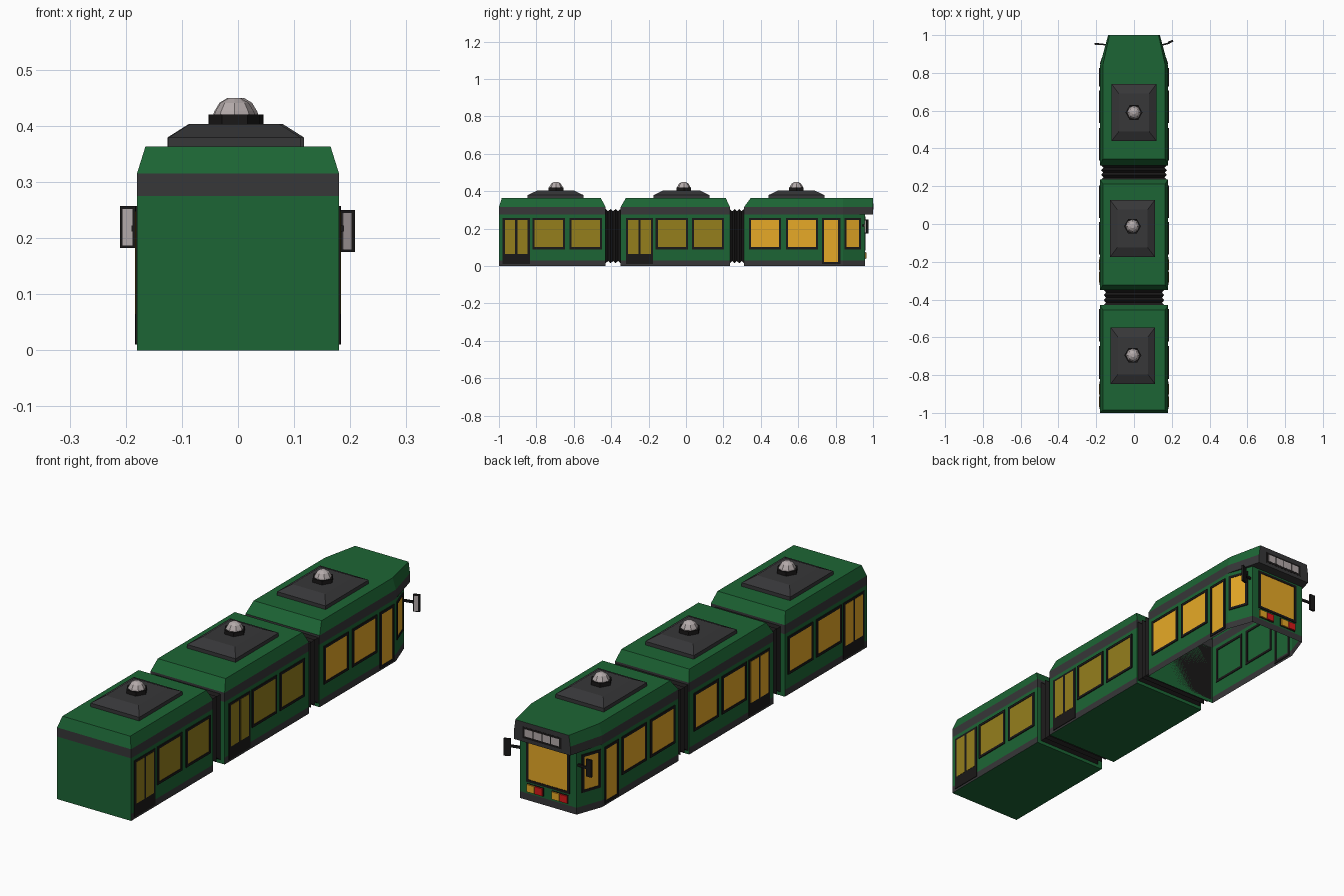
import bpy, bmesh, math
from mathutils import Vector, Matrix

if "Cube" in bpy.data.objects:
    bpy.data.objects.remove(bpy.data.objects["Cube"])


def material(name, rgb):
    m = bpy.data.materials.new(name)
    m.diffuse_color = (*rgb, 1)
    m.use_nodes = True
    m.node_tree.nodes["Principled BSDF"].inputs["Base Color"].default_value = m.diffuse_color
    return m


GREEN = material("green_paint", (0.012, 0.13, 0.035))
TRIM = material("dark_trim", (0.038, 0.038, 0.04))
BLACK = material("black_rubber", (0.01, 0.009, 0.009))
AMBER = material("amber_glass", (0.8, 0.40, 0.02))
OLIVE = material("olive_glass", (0.30, 0.21, 0.012))
RED = material("red_lamp", (0.7, 0.01, 0.01))
PALE = material("pale_grey", (0.45, 0.40, 0.40))


def finish(name, bm, mats):
    me = bpy.data.meshes.new(name)
    bm.to_mesh(me)
    bm.free()
    for m in mats:
        me.materials.append(m)
    ob = bpy.data.objects.new(name, me)
    bpy.context.collection.objects.link(ob)
    return ob


def loft(name, loops, mats, pick=None, bottom=True, top=True):
    """Skin equal-length loops of 3D points; pick(level, edge) gives the material slot."""
    bm = bmesh.new()
    rings = [[bm.verts.new(p) for p in lp] for lp in loops]
    n = len(rings[0])
    for k in range(len(rings) - 1):
        for i in range(n):
            j = (i + 1) % n
            f = bm.faces.new((rings[k][i], rings[k][j], rings[k + 1][j], rings[k + 1][i]))
            if pick:
                f.material_index = pick(k, i)
    if bottom:
        bm.faces.new(rings[0][::-1])
    if top:
        bm.faces.new(rings[-1])
    return finish(name, bm, mats)


def level(plan, z):
    return [(x, y, z) for x, y in plan]


def rect(hx, y0, y1, cx=0):
    return [(cx - hx, y0), (cx + hx, y0), (cx + hx, y1), (cx - hx, y1)]


def ngon(n, r, cx, cy):
    return [(cx + r * math.cos(math.tau * i / n), cy + r * math.sin(math.tau * i / n)) for i in range(n)]


def wall_matrix(a, b):
    """Local x runs along the wall from a to b, y is up, z points out of the wall."""
    d = Vector((b[0] - a[0], b[1] - a[1], 0)).normalized()
    up = Vector((0, 0, 1))
    m = Matrix((d, up, d.cross(up))).transposed().to_4x4()
    m.translation = (a[0], a[1], 0)
    return m, math.dist(a, b)


def slab(name, a, b, z0, z1, lo, hi, mat, border=0):
    """Box lying on a wall, or an open frame if border is given."""
    m, w = wall_matrix(a, b)

    def ring(t, h):
        return [m @ Vector(p) for p in ((t, z0 + t, h), (w - t, z0 + t, h), (w - t, z1 - t, h), (t, z1 - t, h))]
    if border:
        loops = [ring(0, lo), ring(0, hi), ring(border, hi), ring(border, lo), ring(0, lo)]
        return loft(name, loops, [mat], bottom=False, top=False)
    return loft(name, [ring(0, lo), ring(0, hi)], [mat])


def window(name, a, b, z0, z1, glass, border=0.011):
    slab(name + "_frame", a, b, z0, z1, -0.003, 0.004, BLACK, border)
    m, w = wall_matrix(a, b)
    p = (m @ Vector((border, 0, 0))).xy
    q = (m @ Vector((w - border, 0, 0))).xy
    slab(name + "_glass", p, q, z0 + border, z1 - border, 0.0002, 0.002, glass)


def sides(x0, y0, x1, y1):
    """Matching wall stretches on the right and left."""
    return (("right", (x0, y0), (x1, y1)), ("left", (-x1, y1), (-x0, y0)))


# Passenger car bodies
def box_car(name, y0, y1, back_in, front_in):
    full, roof = rect(0.18, y0, y1), rect(0.165, y0 + back_in, y1 - front_in)
    loops = [level(full, z) for z in (0, 0.03, 0.275, 0.315)] + [level(roof, 0.363)]
    loft(name, loops, [GREEN, TRIM], lambda k, i: int(k == 2 or (k == 0 and i in (1, 3))))


box_car("rear_car", -1.0, -0.43, 0.015, 0.025)
box_car("middle_car", -0.35, 0.235, 0.028, 0.022)


# Driving car: open underneath, tapered nose, overhanging visor
def nose_plan(hx, y0, nx, ny):
    return [(-hx, y0), (hx, y0), (hx, 0.84), (nx, ny), (-nx, ny), (-hx, 0.84)]


body = nose_plan(0.18, 0.31, 0.138, 0.957)
visor = nose_plan(0.18, 0.31, 0.137, 1.0)
roof = nose_plan(0.165, 0.345, 0.13, 1.0)
loft("front_car", [level(body, 0), level(body, 0.03), level(body, 0.275), level(visor, 0.276),
                   level(visor, 0.315), level(roof, 0.363)], [GREEN, TRIM],
     lambda k, i: int(k in (2, 3) or (k == 0 and i != 0) or (k == 4 and i == 3)), bottom=False)

# Bellows between the cars
for name, y0, y1, w in (("rear_bellows", -0.43, -0.35, 0.16), ("front_bellows", 0.235, 0.31, 0.174)):
    loops = []
    for k in range(7):
        d = 0.012 if k % 2 else 0
        y = y1 + (y0 - y1) * k / 6
        loops.append([(-w + d, y, 0.015 + d), (w - d, y, 0.015 + d), (w - d, y, 0.305 - d), (-w + d, y, 0.305 - d)])
    loft(name, loops, [BLACK])

# Side windows and double doors of the two trailing cars
for car, door, wins in (("rear", (-0.98, -0.835), ((-0.82, -0.647), (-0.622, -0.45))),
                        ("middle", (-0.322, -0.176), ((-0.162, 0.01), (0.032, 0.204)))):
    for y0, y1 in wins:
        for s, a, b in sides(0.18, y0, 0.18, y1):
            window(f"{car}_{s}_window", a, b, 0.09, 0.257, OLIVE if s == "right" else AMBER)
    for s, a, b in sides(0.18, door[0], 0.18, door[1]):
        slab(f"{car}_{s}_door", a, b, 0.01, 0.257, -0.002, 0.003, BLACK)
    mid = sum(door) / 2
    for y0, y1 in ((door[0] + 0.012, mid - 0.006), (mid + 0.006, door[1] - 0.012)):
        for s, a, b in sides(0.18, y0, 0.18, y1):
            slab(f"{car}_{s}_door_glass", a, b, 0.065, 0.247, 0, 0.004, OLIVE if s == "right" else AMBER)

# Driving car windows and doors
for y0, y1, z0 in ((0.337, 0.508, 0.09), (0.535, 0.706, 0.09), (0.728, 0.825, 0.01)):
    for s, a, b in sides(0.18, y0, 0.18, y1):
        window(f"front_{s}_" + ("door" if z0 < 0.05 else "window"), a, b, z0, 0.257, AMBER)


def taper_x(y):
    return 0.18 - 0.042 * (y - 0.84) / 0.117


for s, a, b in sides(taper_x(0.847), 0.847, taper_x(0.935), 0.935):
    window(f"cab_{s}_window", a, b, 0.09, 0.257, AMBER)
window("windscreen", (0.105, 0.957), (-0.105, 0.957), 0.082, 0.266, AMBER)

# Nose lamps and visor display
for x in (0.1, -0.02):
    slab("lamp_surround", (x + 0.003, 0.957), (x - 0.079, 0.957), 0.037, 0.075, 0, 0.002, BLACK)
    slab("amber_lamp", (x, 0.957), (x - 0.037, 0.957), 0.04, 0.072, 0, 0.008, AMBER)
    slab("red_lamp", (x - 0.039, 0.957), (x - 0.076, 0.957), 0.04, 0.072, 0, 0.008, RED)
slab("display_frame", (0.095, 1.0), (-0.095, 1.0), 0.292, 0.342, -0.002, 0.0008, BLACK)
for k in range(4):
    x = 0.084 - k * 0.043
    slab("display_panel", (x, 1.0), (x - 0.038, 1.0), 0.302, 0.334, 0, 0.0015, PALE)

# Mirrors on short arms
for s, x0, x1, y0, y1, z0, z1 in (("right", 0.182, 0.208, 0.957, 0.968, 0.175, 0.25),
                                  ("left", -0.21, -0.184, 0.951, 0.951, 0.182, 0.257)):
    slab(s + "_mirror_case", (x0, y0), (x1, y1), z0, z1, -0.008, 0.002, BLACK)
    slab(s + "_mirror_glass", (x0 + 0.004, y0), (x1 - 0.004, y1), z0 + 0.005, z1 - 0.005, 0, 0.003, PALE)
    arm = ((0.14, 0.945), (x0 + 0.006, y0)) if s == "right" else ((x1 - 0.006, y1), (-0.14, 0.948))
    slab(s + "_mirror_arm", *arm, 0.212, 0.222, -0.005, 0.003, BLACK)

# Roof units: bevelled base, six-sided collar, faceted dome
for cx, cy, dy in ((0, 0.59, 0.59), (-0.008, -0.024, -0.012), (-0.006, -0.697, -0.695)):
    base, upper = rect(0.118, cy - 0.15, cy + 0.15, cx), rect(0.08, cy - 0.1, cy + 0.1, cx)
    loft("roof_unit", [level(base, 0.36), level(base, 0.379), level(upper, 0.403)], [TRIM])
    collar = ngon(6, 0.045, cx, dy)
    loft("dome_collar", [level(collar, 0.4), level(collar, 0.42)], [BLACK])
    loft("dome", [level(ngon(8, r, cx, dy), z) for r, z in
                  ((0.037, 0.418), (0.034, 0.426), (0.025, 0.441), (0.01, 0.45))], [PALE])
